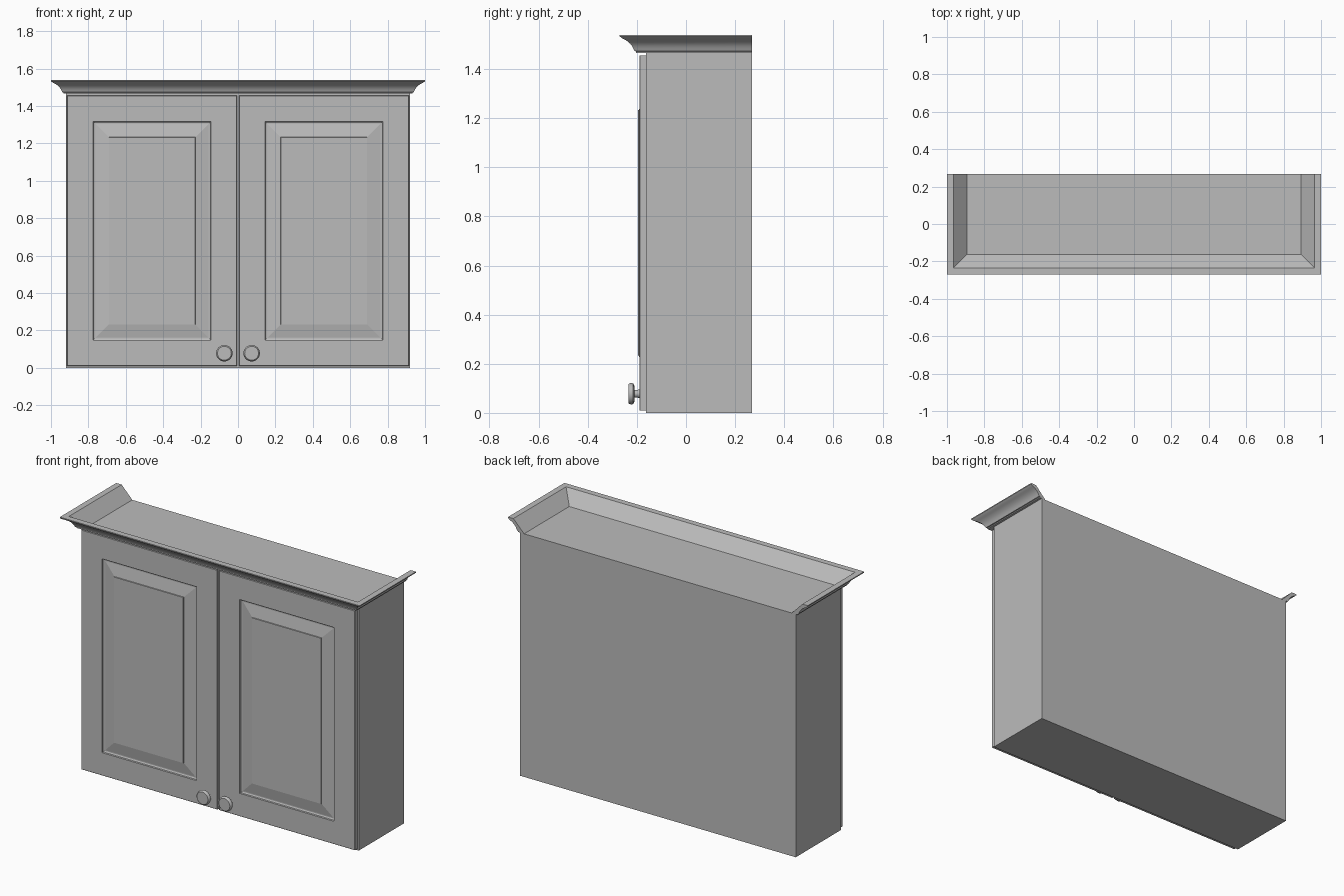
import bpy, bmesh, math
from mathutils import Matrix

cube = bpy.data.objects.get("Cube")
if cube:
    bpy.data.objects.remove(cube, do_unlink=True)

grey = bpy.data.materials.new("cabinet_grey")
grey.use_nodes = True
colour = (0.5, 0.5, 0.5, 1)
grey.diffuse_color = colour
grey.node_tree.nodes["Principled BSDF"].inputs["Base Color"].default_value = colour

HALF_W, BACK, BODY_FRONT, DOOR_FRONT = 0.92, 0.268, -0.163, -0.19
BODY_TOP = 1.466


def finish(name, bm, smooth=None):
    bmesh.ops.recalc_face_normals(bm, faces=bm.faces)
    mesh = bpy.data.meshes.new(name)
    bm.to_mesh(mesh)
    bm.free()
    mesh.materials.append(grey)
    obj = bpy.data.objects.new(name, mesh)
    bpy.context.collection.objects.link(obj)
    if smooth:
        bpy.ops.object.select_all(action='DESELECT')
        obj.select_set(True)
        bpy.context.view_layer.objects.active = obj
        bpy.ops.object.shade_smooth_by_angle(angle=math.radians(smooth))
    return obj


def bridge(bm, rings, closed):
    """Join successive vertex rings with quads."""
    for a, b in zip(rings, rings[1:]):
        n = len(a)
        for i in range(n if closed else n - 1):
            j = (i + 1) % n
            bm.faces.new((a[i], a[j], b[j], b[i]))


# Cabinet box
bm = bmesh.new()
bmesh.ops.create_cube(bm, size=1)
bmesh.ops.scale(bm, vec=(2 * HALF_W, BACK - BODY_FRONT, BODY_TOP), verts=bm.verts)
bmesh.ops.translate(bm, vec=(0, (BACK + BODY_FRONT) / 2, BODY_TOP / 2), verts=bm.verts)
finish("cabinet_body", bm)


# Raised-panel doors: nested rectangles given as (inset, y)
DOOR_RINGS = [(0, BODY_FRONT), (0, -0.188), (0.002, DOOR_FRONT), (0.138, DOOR_FRONT),
              (0.140, -0.182), (0.147, -0.178), (0.152, -0.178),
              (0.222, -0.191), (0.223, -0.196)]


def door(name, side):
    x0, x1, z0, z1 = 0.006, 0.913, 0.01, 1.455
    bm = bmesh.new()
    rings = []
    for d, y in DOOR_RINGS:
        corners = [(x0 + d, z0 + d), (x1 - d, z0 + d), (x1 - d, z1 - d), (x0 + d, z1 - d)]
        rings.append([bm.verts.new((side * x, y, z)) for x, z in corners])
    bridge(bm, rings, True)
    bm.faces.new(rings[0])
    bm.faces.new(rings[-1])
    finish(name, bm)


# Round knobs: profile of (radius, y) spun about the y axis
KNOB = [(0.018, DOOR_FRONT), (0.015, -0.20), (0.016, -0.209), (0.036, -0.211),
        (0.042, -0.215), (0.044, -0.222), (0.042, -0.230), (0.037, -0.235)]


def knob(name, side):
    bm = bmesh.new()
    n = 32
    rings = [[bm.verts.new((r * math.cos(2 * math.pi * i / n), y,
                            r * math.sin(2 * math.pi * i / n))) for i in range(n)]
             for r, y in KNOB]
    bridge(bm, rings, True)
    bm.faces.new(rings[0])
    bm.faces.new(rings[-1])
    bmesh.ops.translate(bm, vec=(side * 0.073, 0, 0.078), verts=bm.verts)
    finish(name, bm, 40)


for label, side in (("left", 1), ("right", -1)):
    door(label + "_door", side)
    knob(label + "_knob", side)


# Crown moulding: profile of (overhang, z) mitred round three sides
CROWN = [(-0.027, BODY_TOP), (0.014, BODY_TOP), (0.014, 1.472), (0.020, 1.474),
         (0.025, 1.485), (0.030, 1.494), (0.037, 1.503), (0.046, 1.511),
         (0.056, 1.518), (0.066, 1.523), (0.074, 1.528), (0.080, 1.533),
         (0.080, 1.539), (0.044, 1.539)]
bm = bmesh.new()
rings = []
for out, z in CROWN:
    x, y = HALF_W + out, DOOR_FRONT - out
    path = [(-x, BACK), (-x, y), (x, y), (x, BACK)]
    rings.append([bm.verts.new((px, py, z)) for px, py in path])
bridge(bm, rings + rings[:1], False)
for end in (0, -1):
    bm.faces.new([ring[end] for ring in rings])
finish("crown_moulding", bm, 35)
